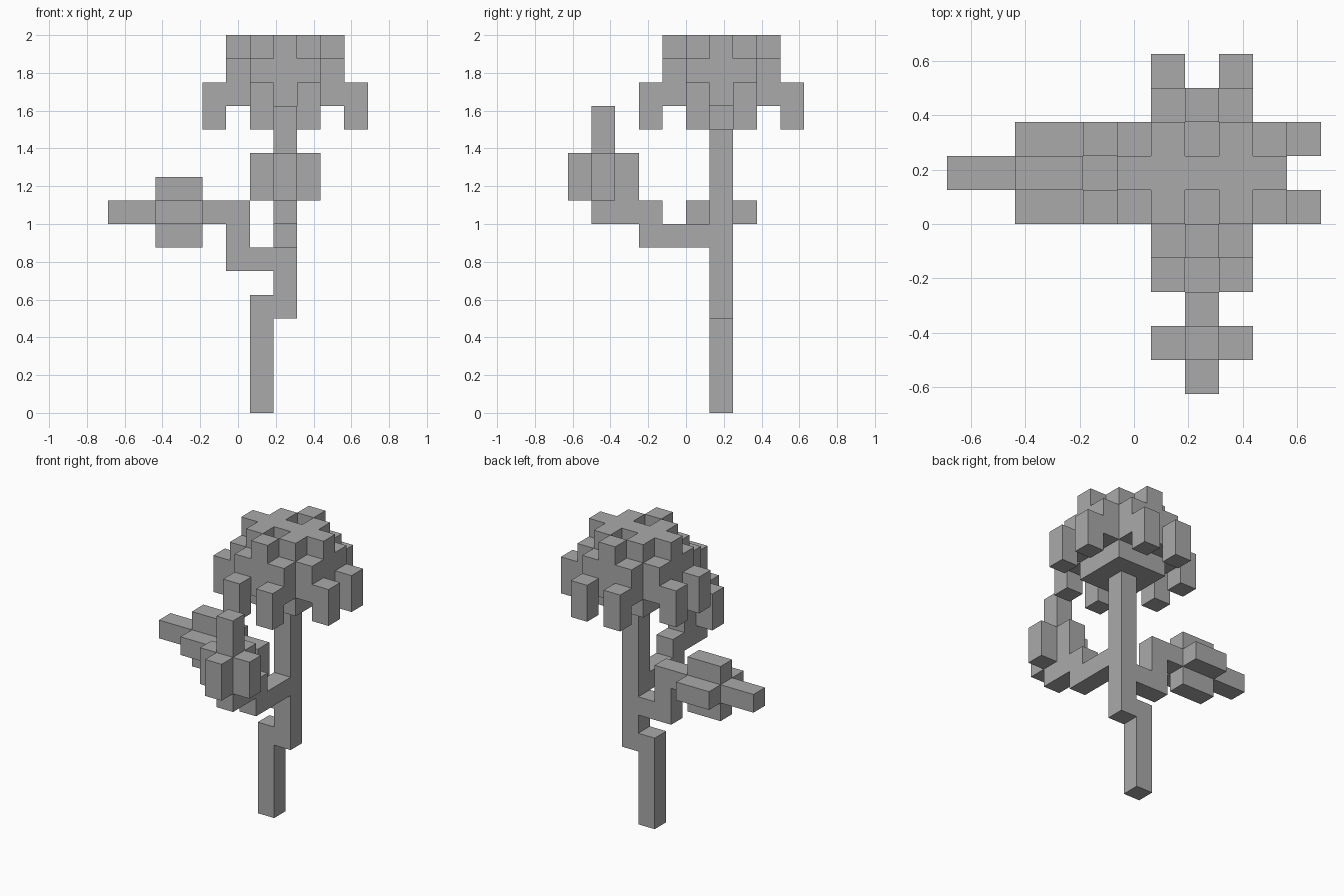
import bpy, bmesh
from mathutils import Vector

cube = bpy.data.objects.get("Cube")
if cube:
    bpy.data.objects.remove(cube, do_unlink=True)

S = 0.125                              # block size
ORIGIN = Vector((0.25, 0.1875, S / 2))  # centre of the block at the stem base column


def box(xs, ys, zs):
    """Set of grid cells filling inclusive ranges."""
    return {(x, y, z) for x in range(xs[0], xs[1] + 1)
            for y in range(ys[0], ys[1] + 1)
            for z in range(zs[0], zs[1] + 1)}


def line(x, y, z):
    """Like box, but a plain number means a single layer."""
    return box(*[(v, v) if isinstance(v, int) else v for v in (x, y, z)])


parts = {}

# Stem: two offset posts
parts["lower_stem"] = line(-1, 0, (0, 4))
parts["upper_stem"] = line(0, 0, (4, 11))

# Side branch and its bud
parts["side_branch"] = line((-2, -1), 0, 6) | line(-2, 0, (7, 8)) | line(-3, 0, 8)
parts["side_bud"] = line((-5, -4), (-1, 1), 8) | line((-5, -4), 0, (7, 9))
parts["side_bud_tip"] = line((-7, -6), 0, 8)

# Front branch and its bud
parts["front_branch"] = line(0, (-3, -1), 7) | line(0, (-5, -3), 8)
parts["front_bud"] = line((-1, 1), -5, (9, 10)) | line(0, (-6, -4), (9, 10))
parts["front_bud_tip"] = line(0, -5, (11, 12))

# Flower head: slab, rounded body and crown with two pits
parts["flower_base"] = box((-1, 1), (-1, 1), (12, 12))
parts["flower_body"] = {c for c in box((-2, 2), (-2, 2), (13, 14))
                        if abs(c[0]) + abs(c[1]) < 4}
parts["flower_crown"] = {c for c in box((-2, 2), (-2, 2), (15, 15))
                         if abs(c[0]) + abs(c[1]) <= 2
                         and not (c[0] == 0 and abs(c[1]) == 1)}

# Drooping petals, two on each side
for a, side in ((-1, "a"), (1, "b")):
    for b, end in ((-3, "near"), (3, "far")):
        parts[f"front_back_petal_{end}_{side}"] = line(a, b, (12, 13))
        parts[f"side_petal_{end}_{side}"] = line(b, a, (12, 13))

filled = set().union(*parts.values())

# Material
grey = bpy.data.materials.new("plain_grey")
grey.use_nodes = True
colour = (0.4, 0.4, 0.4, 1)
grey.diffuse_color = colour
for node in grey.node_tree.nodes:
    if node.type == "BSDF_PRINCIPLED":
        node.inputs["Base Color"].default_value = colour


def build(name, cells):
    """Make one object from the exposed sides of its blocks."""
    bm = bmesh.new()
    for cell in sorted(cells):
        centre = ORIGIN + Vector(cell) * S
        for axis in range(3):
            for sign in (-1, 1):
                step = [0, 0, 0]
                step[axis] = sign
                if tuple(c + d for c, d in zip(cell, step)) in filled:
                    continue
                n = Vector(step)
                u = Vector([float(i == (axis + 1) % 3) for i in range(3)])
                v = n.cross(u)
                bm.faces.new([bm.verts.new(centre + (n + p * u + q * v) * S / 2)
                              for p, q in ((-1, -1), (1, -1), (1, 1), (-1, 1))])
    bmesh.ops.remove_doubles(bm, verts=bm.verts, dist=S / 100)
    bmesh.ops.dissolve_limit(bm, angle_limit=0.01, verts=bm.verts, edges=bm.edges)
    mesh = bpy.data.meshes.new(name)
    bm.to_mesh(mesh)
    bm.free()
    mesh.materials.append(grey)
    bpy.context.collection.objects.link(bpy.data.objects.new(name, mesh))


for part_name, part_cells in parts.items():
    build(part_name, part_cells)
